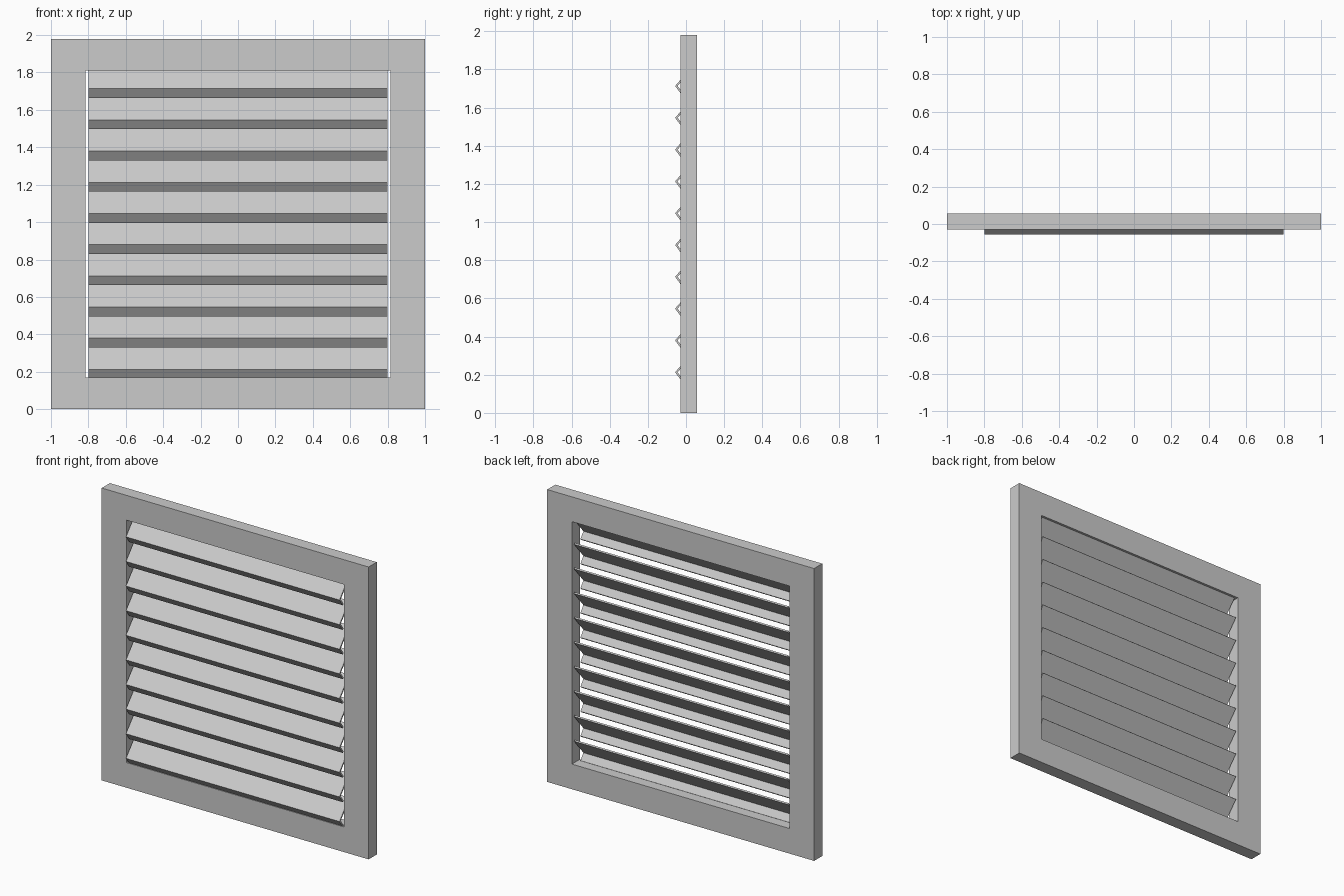
import bpy, bmesh

if "Cube" in bpy.data.objects:
    bpy.data.objects.remove(bpy.data.objects["Cube"])

FRONT, BACK = -0.03, 0.057      # frame depth
PITCH, FIRST = 0.1667, 0.213    # louvre spacing, lowest nose height


def finish(bm, name):
    bmesh.ops.recalc_face_normals(bm, faces=bm.faces)
    me = bpy.data.meshes.new(name)
    bm.to_mesh(me)
    bm.free()
    ob = bpy.data.objects.new(name, me)
    bpy.context.collection.objects.link(ob)
    return ob


def rect(bm, x, z0, z1, y):
    return [bm.verts.new(p) for p in ((-x, y, z0), (x, y, z0), (x, y, z1), (-x, y, z1))]


# Outer frame: rectangular ring with a square opening
bm = bmesh.new()
loops = [rect(bm, 1, 0, 1.98, FRONT), rect(bm, 1, 0, 1.98, BACK),
         rect(bm, 0.815, 0.17, 1.812, BACK), rect(bm, 0.815, 0.17, 1.812, FRONT)]
for a, b in zip(loops, loops[1:] + loops[:1]):
    for i in range(4):
        j = (i + 1) % 4
        bm.faces.new((a[i], a[j], b[j], b[i]))
finish(bm, "frame")

# Louvre slat: bent sheet, sloping blade with a folded lip below the nose
profile = [(-0.057, 0), (0.048, 0.122), (0.055, 0.115),
           (-0.044, 0), (-0.013, -0.042), (-0.020, -0.050)]
bm = bmesh.new()
ends = [[bm.verts.new((x, y, z)) for y, z in profile] for x in (-0.8, 0.8)]
n = len(profile)
for i in range(n):
    j = (i + 1) % n
    bm.faces.new((ends[0][i], ends[0][j], ends[1][j], ends[1][i]))
for e in ends:
    bm.faces.new(e[0:4])            # blade end
    bm.faces.new((e[0], e[3], e[4], e[5]))   # lip end
slats = finish(bm, "louvre_slats")
slats.location.z = FIRST

# Repeat the slat up the opening
arr = slats.modifiers.new("repeat", 'ARRAY')
arr.count = 10
arr.use_relative_offset = False
arr.use_constant_offset = True
arr.constant_offset_displace = (0, 0, PITCH)
